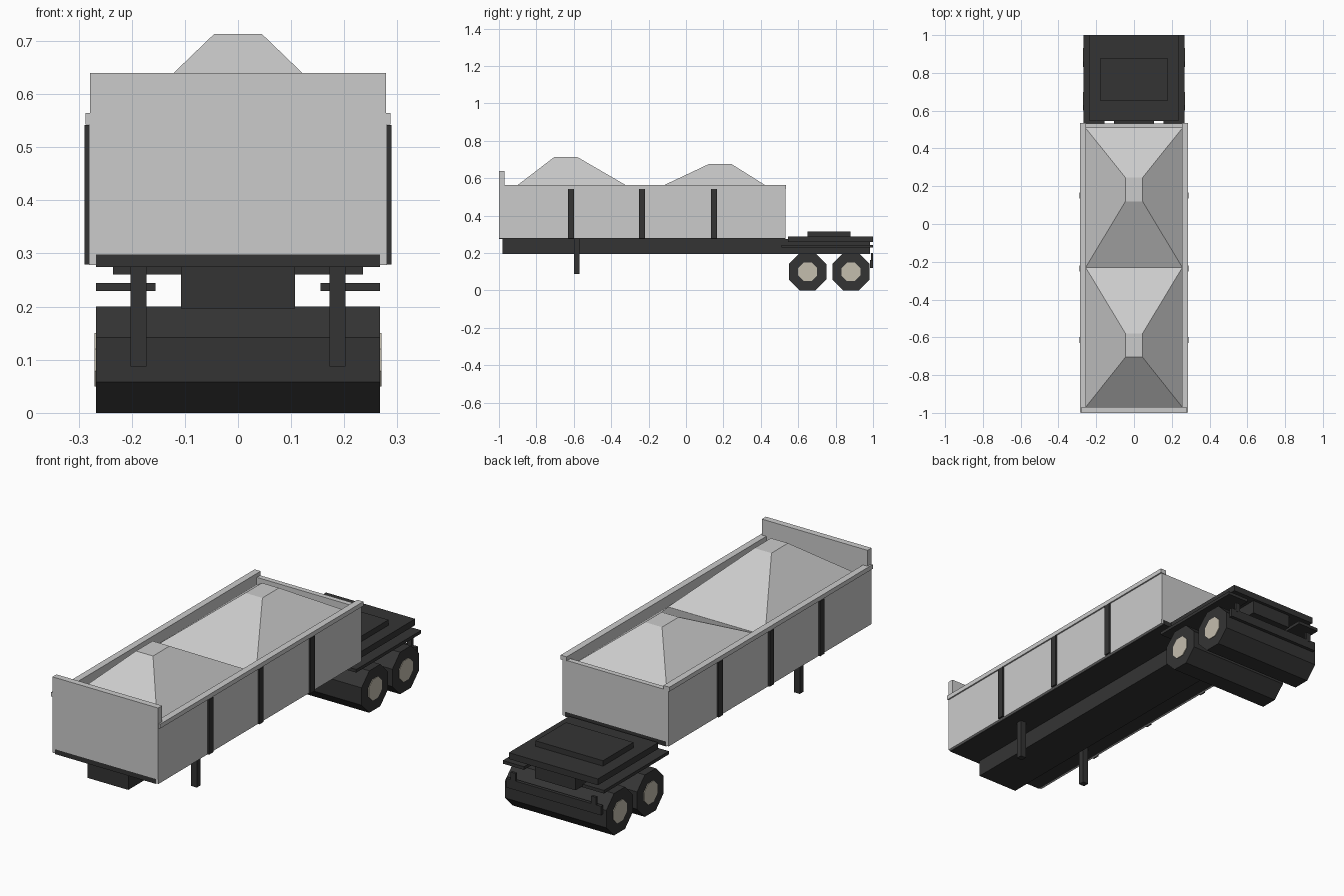
import bpy, bmesh, math

if "Cube" in bpy.data.objects:
    bpy.data.objects.remove(bpy.data.objects["Cube"])


def material(name, rgb):
    m = bpy.data.materials.new(name)
    m.diffuse_color = (*rgb, 1)
    m.use_nodes = True
    m.node_tree.nodes["Principled BSDF"].inputs["Base Color"].default_value = m.diffuse_color
    return m


GREY = material("light grey", (0.60, 0.60, 0.60))
DARK = material("charcoal", (0.034, 0.034, 0.034))
CREAM = material("cream hub", (0.55, 0.51, 0.42))


def finish(name, bm, mat):
    bmesh.ops.recalc_face_normals(bm, faces=bm.faces)
    me = bpy.data.meshes.new(name)
    bm.to_mesh(me)
    bm.free()
    me.materials.append(mat)
    ob = bpy.data.objects.new(name, me)
    bpy.context.collection.objects.link(ob)
    return ob


def box(name, x, y, z, mat):
    """Box from (min, max) ranges."""
    bm = bmesh.new()
    bmesh.ops.create_cube(bm, size=1)
    for v in bm.verts:
        v.co = [r[0] if c < 0 else r[1] for c, r in zip(v.co, (x, y, z))]
    return finish(name, bm, mat)


def pair(name, x, y, z, mat):
    """Box on the right side and its mirror on the left."""
    box(name + "_right", x, y, z, mat)
    box(name + "_left", (-x[1], -x[0]), y, z, mat)


def octagon(name, apothem, x, y, z, mat):
    """Eight-sided prism along x with flats on top and bottom."""
    r = apothem / math.cos(math.pi / 8)
    bm = bmesh.new()
    ring = [bm.verts.new((x[0], y + r * math.cos(a), z + r * math.sin(a)))
            for a in (math.pi / 8 + i * math.pi / 4 for i in range(8))]
    face = bm.faces.new(ring)
    ext = bmesh.ops.extrude_face_region(bm, geom=[face], use_keep_orig=True)
    for v in ext["geom"]:
        if isinstance(v, bmesh.types.BMVert):
            v.co.x = x[1]
    return finish(name, bm, mat)


def heap(name, y0, y1, top0, top1, peak):
    """Load heap: tapered block with a small flat top."""
    bm = bmesh.new()
    bmesh.ops.create_cube(bm, size=1)
    for v in bm.verts:
        up = v.co.z > 0
        sx = 1 if v.co.x > 0 else -1
        back = v.co.y > 0
        v.co = (sx * (0.045 if up else 0.256),
                (top1 if back else top0) if up else (y1 if back else y0),
                peak if up else 0.51)
    return finish(name, bm, GREY)


# Open load bin
box("bin_floor", (-0.267, 0.267), (-1.0, 0.532), (0.275, 0.298), DARK)
box("bin_front_wall", (-0.279, 0.279), (-1.0, -0.97), (0.298, 0.64), GREY)
box("bin_rear_wall", (-0.279, 0.279), (0.507, 0.532), (0.298, 0.545), GREY)
pair("bin_side_wall", (0.257, 0.28), (-0.999, 0.531), (0.278, 0.55), GREY)
pair("bin_rim", (0.255, 0.287), (-0.998, 0.535), (0.543, 0.564), GREY)
for i, y in enumerate((-0.615, -0.235, 0.15)):
    pair(f"side_post_{i + 1}", (0.279, 0.289), (y - 0.016, y + 0.016), (0.279, 0.542), DARK)

# Load heaps
heap("front_heap", -0.97, -0.23, -0.705, -0.58, 0.713)
heap("rear_heap", -0.23, 0.508, 0.12, 0.245, 0.675)

# Chassis, rear deck and fenders
box("chassis_beam", (-0.107, 0.107), (-0.98, 0.985), (0.196, 0.276), DARK)
box("rear_deck", (-0.235, 0.235), (0.545, 1.0), (0.26, 0.29), DARK)
box("deck_plate", (-0.178, 0.178), (0.65, 0.88), (0.289, 0.316), DARK)
pair("fender", (0.155, 0.267), (0.51, 1.0), (0.229, 0.244), DARK)
pair("landing_leg", (0.172, 0.202), (-0.599, -0.57), (0.087, 0.276), DARK)

# Rear bumper
box("bumper_bar", (-0.25, 0.25), (0.983, 0.999), (0.12, 0.163), DARK)
pair("bumper_hanger", (0.2, 0.225), (0.988, 1.0), (0.155, 0.2), DARK)

# Wheels and hubs
for label, y in (("front", 0.65), ("rear", 0.882)):
    octagon(label + "_wheels", 0.1, (-0.267, 0.267), y, 0.1, DARK)
    for side, s in (("right", 1), ("left", -1)):
        octagon(f"{label}_hub_{side}", 0.05, (s * 0.25, s * 0.27), y, 0.1, CREAM)
